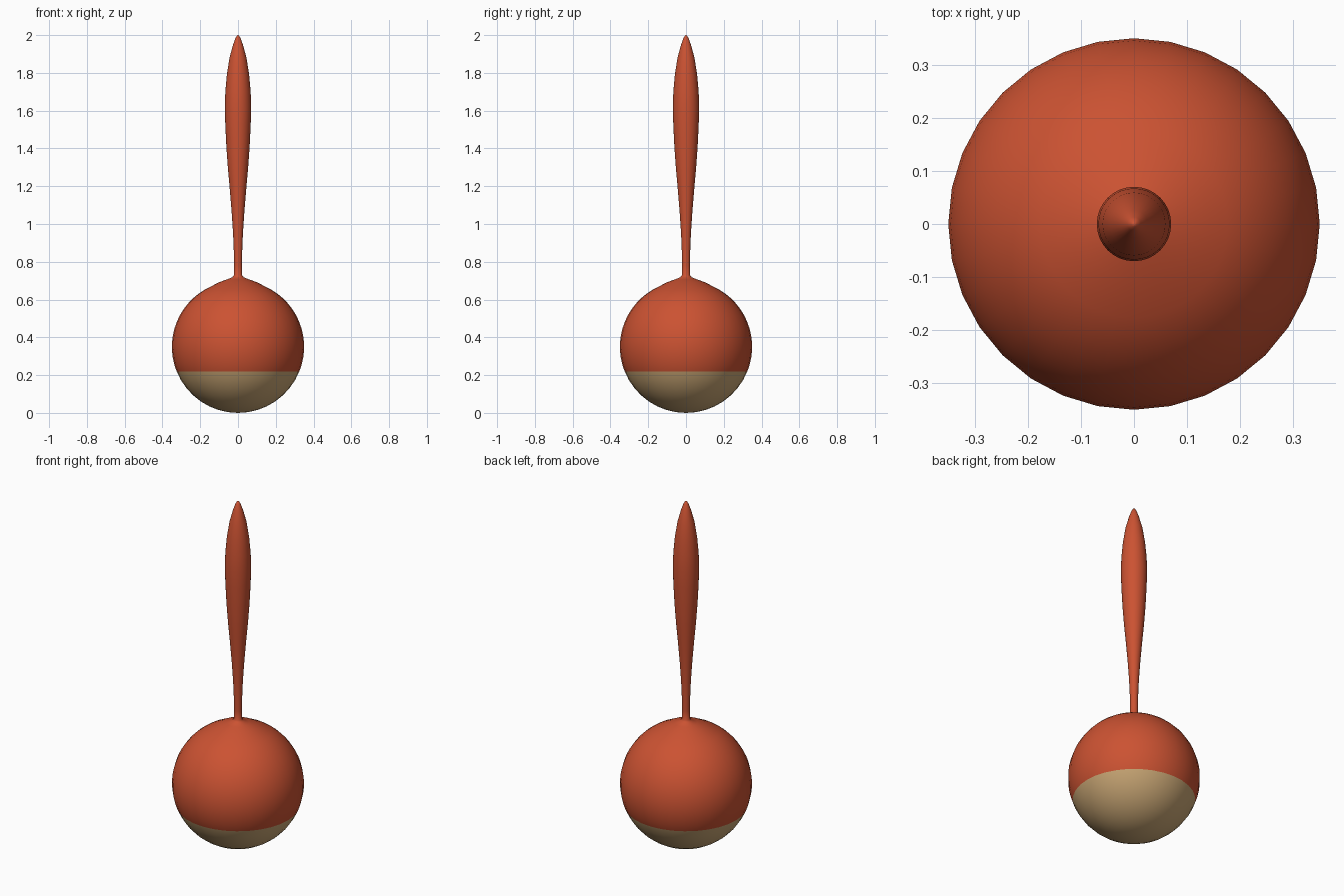
import bpy, bmesh, math

if "Cube" in bpy.data.objects:
    bpy.data.objects.remove(bpy.data.objects["Cube"])

SEG = 32
R = 0.35        # ball radius
SPLIT = 0.22    # height of the colour change


def material(name, rgb):
    m = bpy.data.materials.new(name)
    m.diffuse_color = (*rgb, 1)
    m.use_nodes = True
    m.node_tree.nodes["Principled BSDF"].inputs["Base Color"].default_value = m.diffuse_color
    return m


red = material("orange red", (0.60, 0.085, 0.032))
tan = material("tan", (0.58, 0.38, 0.175))


def lathe(name, profile, mats, pick):
    """Revolve a bottom-to-top (radius, z) profile; radius 0 makes a pole."""
    bm = bmesh.new()
    rings = []
    for r, z in profile:
        n = SEG if r > 0 else 1
        rings.append([bm.verts.new((r * math.cos(2 * math.pi * i / SEG),
                                    r * math.sin(2 * math.pi * i / SEG), z))
                      for i in range(n)])
    for a, b in zip(rings, rings[1:]):
        for i in range(SEG):
            j = (i + 1) % SEG
            vs = [a[i % len(a)], a[j % len(a)], b[j % len(b)], b[i % len(b)]]
            f = bm.faces.new(list(dict.fromkeys(vs)))
            f.smooth = True
            f.material_index = pick(f.calc_center_median().z)
    me = bpy.data.meshes.new(name)
    bm.to_mesh(me)
    bm.free()
    for m in mats:
        me.materials.append(m)
    ob = bpy.data.objects.new(name, me)
    bpy.context.collection.objects.link(ob)
    return ob


# Ball: two arcs that meet exactly at the colour change
split_angle = math.asin((SPLIT - R) / R)
top_angle = math.radians(66)
angles = [-math.pi / 2 + (split_angle + math.pi / 2) * i / 8 for i in range(8)]
angles += [split_angle + (top_angle - split_angle) * i / 14 for i in range(15)]
profile = [(R * math.cos(a) if i else 0, R + R * math.sin(a))
           for i, a in enumerate(angles)]

# Flared neck, thin stem and swollen, pointed handle
profile += [(0.10, 0.692), (0.06, 0.706), (0.03, 0.718), (0.022, 0.728),
            (0.022, 0.78), (0.022, 0.85), (0.026, 0.95), (0.034, 1.07),
            (0.044, 1.19), (0.053, 1.29), (0.061, 1.40), (0.067, 1.52),
            (0.070, 1.62), (0.067, 1.70), (0.059, 1.79), (0.045, 1.88),
            (0.026, 1.95), (0.013, 1.985), (0.005, 1.998), (0, 2.0)]

lathe("ball_and_handle", profile, [red, tan], lambda z: 1 if z < SPLIT else 0)
